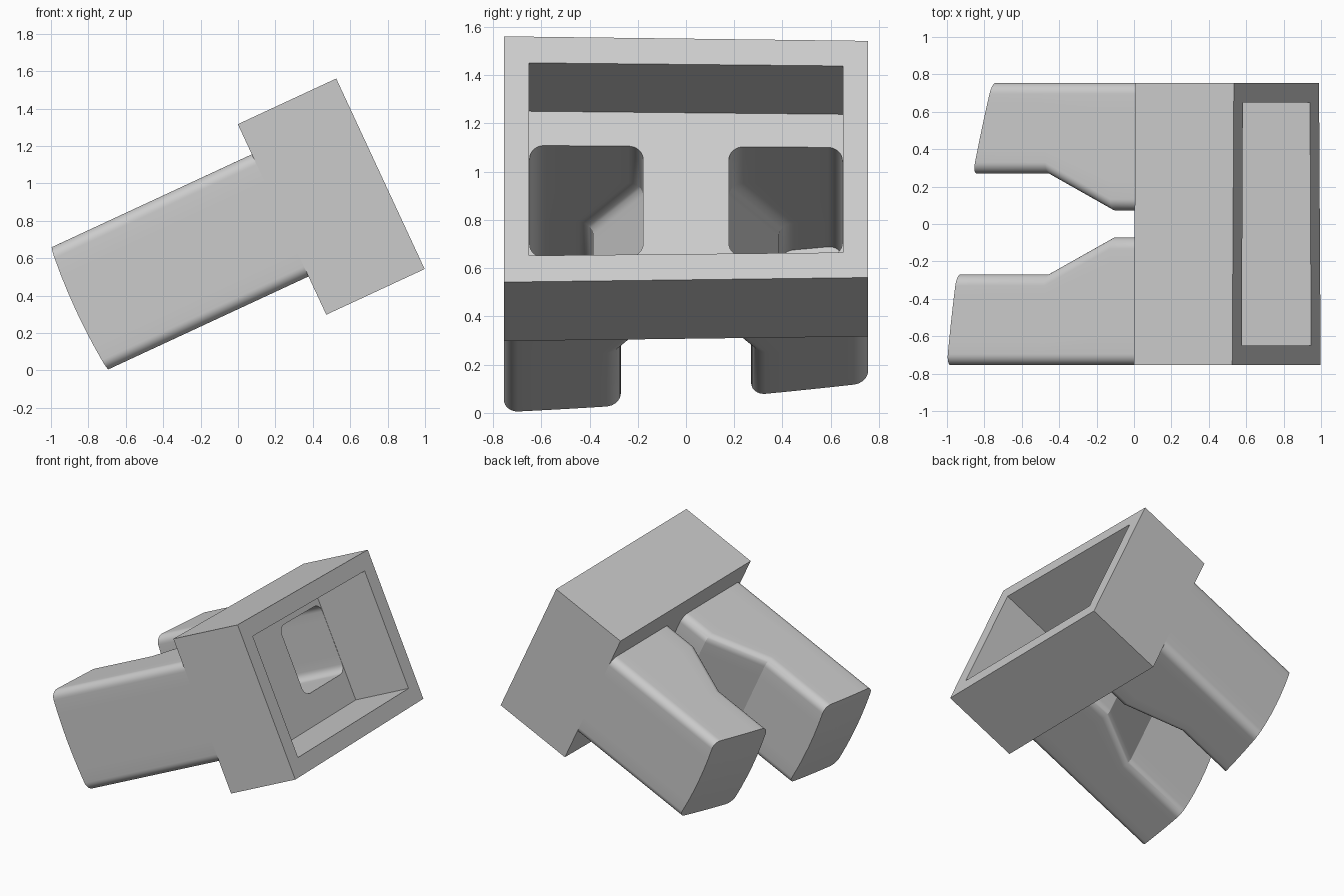
import bpy, bmesh, math
from mathutils import Vector

if "Cube" in bpy.data.objects:
    bpy.data.objects.remove(bpy.data.objects["Cube"], do_unlink=True)

TILT = math.radians(24.9)
C, S = math.cos(TILT), math.sin(TILT)
HALF_W = 0.755          # half width of the whole part
MID = 0.64              # height of the tilted axis

grey = bpy.data.materials.new("light_grey")
grey.use_nodes = True
COLOUR = (0.6, 0.6, 0.6, 1)
grey.diffuse_color = COLOUR
grey.node_tree.nodes["Principled BSDF"].inputs["Base Color"].default_value = COLOUR


def place(u, y, v):
    """Tilted frame (u along axis, v across it) to world, with a slight taper."""
    v = MID + (v - MID) * (1 - 0.037 * (y + HALF_W) / (2 * HALF_W))
    return Vector((u * C - v * S, y, u * S + v * C - 0.006))


def tip(y, v):
    """Gently domed, slanted surface that ends the legs."""
    w = (v - 0.66) / 0.36
    return -0.53 + 0.172 * y + 0.055 * y * y - 0.02 * (1 - w * w)


def finish(name, bm):
    bmesh.ops.recalc_face_normals(bm, faces=bm.faces)
    mesh = bpy.data.meshes.new(name)
    bm.to_mesh(mesh)
    bm.free()
    obj = bpy.data.objects.new(name, mesh)
    bpy.context.collection.objects.link(obj)
    mesh.materials.append(grey)
    return obj


def block(name, u0, u1, half, v0, v1):
    bm = bmesh.new()
    bmesh.ops.create_cube(bm, size=1)
    for p in bm.verts:
        p.co = place(u0 if p.co.x < 0 else u1, half * 2 * p.co.y,
                     v0 if p.co.z < 0 else v1)
    return finish(name, bm)


def ring(y0, y1, v0, v1, r, arc=8, straight=6):
    """Rounded rectangle with evenly divided straight sides."""
    corners = [(y1 - r, v1 - r), (y0 + r, v1 - r), (y0 + r, v0 + r), (y1 - r, v0 + r)]
    arcs = []
    for i, (cy, cv) in enumerate(corners):
        angles = [math.pi / 2 * (i + k / arc) for k in range(arc + 1)]
        arcs.append([Vector((cy + r * math.cos(a), cv + r * math.sin(a))) for a in angles])
    pts = []
    for i, a in enumerate(arcs):
        nxt = arcs[(i + 1) % 4][0]
        pts += a + [a[-1].lerp(nxt, k / straight) for k in range(1, straight)]
    return pts


def leg_solid(name, side, outer, v0, v1, r, stations, tip_inner, inset):
    """Loft of rounded sections from a domed tip to the housing."""
    bm = bmesh.new()
    loops = []
    first = [Vector((side * p.x, p.y)) for p in ring(tip_inner, outer, v0, v1, r)]
    centre = Vector((side * (tip_inner + outer) / 2, (v0 + v1) / 2))
    for k in (0.1, 0.4, 0.7, 1):
        pts = [centre.lerp(p, k) for p in first]
        loops.append([bm.verts.new(place(tip(p.x, p.y) + inset, p.x, p.y)) for p in pts])
    for u, inner in stations:
        loops.append([bm.verts.new(place(u, side * p.x, p.y))
                      for p in ring(inner, outer, v0, v1, r)])
    for a, b in zip(loops, loops[1:]):
        for i in range(len(a)):
            j = (i + 1) % len(a)
            bm.faces.new((a[i], a[j], b[j], b[i]))
    bm.faces.new(loops[0])
    bm.faces.new(loops[-1])
    return finish(name, bm)


def cut(obj, cutter):
    mod = obj.modifiers.new("cut", 'BOOLEAN')
    mod.operation = 'DIFFERENCE'
    mod.solver = 'EXACT'
    mod.object = cutter
    bpy.context.view_layer.objects.active = obj
    bpy.ops.object.modifier_apply(modifier=mod.name)


# Housing with an open rectangular mouth
housing = block("housing", 0.556, 1.136, HALF_W, 0.077, 1.20)
recess = block("recess_cutter", 0.66, 1.3, 0.65, 0.197, 1.08)
cut(housing, recess)
cutters = [recess]
parts = [housing]

# Two hollow legs opening into the housing
for side, label in ((1, "left"), (-1, "right")):
    leg = leg_solid(label + "_leg", side, HALF_W, 0.302, 1.023, 0.06,
                    [(-0.055, 0.27), (0.33, 0.073), (0.556, 0.073)], 0.27, 0)
    hollow = leg_solid(label + "_hollow_cutter", side, 0.648, 0.41, 0.923, 0.06,
                       [(-0.09, 0.385), (0.3, 0.178), (0.75, 0.178)], 0.385, 0.1)
    cut(leg, hollow)
    cut(housing, hollow)
    parts.append(leg)
    cutters.append(hollow)

for c in cutters:
    bpy.data.objects.remove(c, do_unlink=True)

# Smooth the rounded corners, keep the real edges sharp
bpy.ops.object.select_all(action='DESELECT')
for p in parts:
    p.select_set(True)
bpy.context.view_layer.objects.active = housing
bpy.ops.object.shade_smooth_by_angle(angle=math.radians(20))
